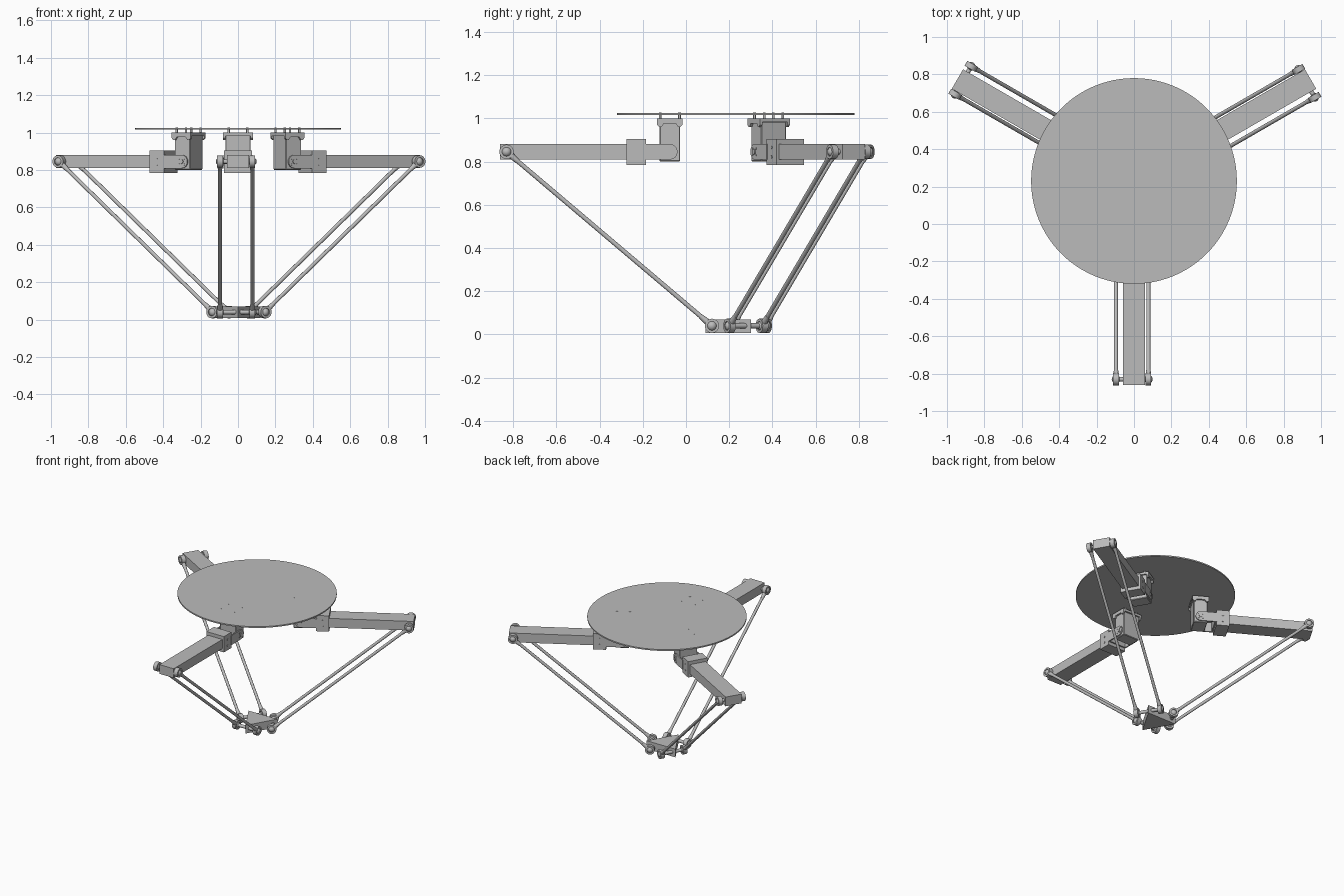
import bpy, bmesh
from math import pi, radians, sin, cos
from mathutils import Matrix, Vector

old = bpy.data.objects.get("Cube")
if old:
    bpy.data.objects.remove(old, do_unlink=True)

GREY = (0.5, 0.5, 0.5, 1)
mat = bpy.data.materials.new("plain_grey")
mat.use_nodes = True
mat.diffuse_color = GREY
mat.node_tree.nodes["Principled BSDF"].inputs["Base Color"].default_value = GREY

CENTRE = Matrix.Translation((0, 0.23, 0))
TANGENT = Vector((1, 0, 0))


def finish(name, bm, frame):
    """Turn a bmesh into a shaded, coloured object."""
    bmesh.ops.recalc_face_normals(bm, faces=bm.faces[:])
    mesh = bpy.data.meshes.new(name)
    bm.to_mesh(mesh)
    bm.free()
    mesh.materials.append(mat)
    ob = bpy.data.objects.new(name, mesh)
    bpy.context.collection.objects.link(ob)
    ob.matrix_world = frame
    bpy.ops.object.select_all(action="DESELECT")
    ob.select_set(True)
    bpy.context.view_layer.objects.active = ob
    bpy.ops.object.shade_smooth_by_angle(angle=radians(35))


def box(bm, x0, x1, r0, r1, z0, z1):
    """Box by tangential, radial (outward is -y) and height limits."""
    m = Matrix.Translation(((x0 + x1) / 2, -(r0 + r1) / 2, (z0 + z1) / 2))
    m = m @ Matrix.Diagonal((x1 - x0, r1 - r0, z1 - z0, 1))
    bmesh.ops.create_cube(bm, size=1, matrix=m)


def rod(bm, a, b, ra, rb=None, n=16):
    a, b = Vector(a), Vector(b)
    d = b - a
    m = Matrix.Translation((a + b) / 2) @ Vector((0, 0, 1)).rotation_difference(d).to_matrix().to_4x4()
    bmesh.ops.create_cone(bm, cap_ends=True, segments=n, radius1=ra,
                          radius2=ra if rb is None else rb, depth=d.length, matrix=m)


def plate(bm, outline, x0, x1):
    """Extrude a (radius, height) outline along the tangent."""
    face = bm.faces.new([bm.verts.new((x0, -r, z)) for r, z in outline])
    ext = bmesh.ops.extrude_face_region(bm, geom=[face])["geom"]
    bmesh.ops.translate(bm, vec=TANGENT * (x1 - x0),
                        verts=[v for v in ext if isinstance(v, bmesh.types.BMVert)])


def joint(bm, c):
    """Ring-shaped rod end with a ball inside, axis along the tangent."""
    w, n = 0.015, 24
    profile = [(0.021, -w), (0.033, -w), (0.033, w), (0.021, w)]
    rings = [[bm.verts.new(c + Vector((x, r * cos(2 * pi * i / n), r * sin(2 * pi * i / n))))
              for i in range(n)] for r, x in profile]
    for j in range(4):
        for i in range(n):
            k, p, q = (i + 1) % n, rings[j], rings[(j + 1) % 4]
            bm.faces.new((p[i], p[k], q[k], q[i]))
    bmesh.ops.create_uvsphere(bm, u_segments=16, v_segments=10, radius=0.023,
                              matrix=Matrix.Translation(c))


# Round top plate
bm = bmesh.new()
rod(bm, (0, 0, 1.015), (0, 0, 1.025), 0.55, n=96)
finish("top_plate", bm, CENTRE)

# Triangular tool platform, corners pointing along the arms
bm = bmesh.new()
rod(bm, (0, 0, 0.008), (0, 0, 0.07), 0.14, n=3)
low = min(bm.verts, key=lambda v: v.co.y).co
spin = -pi / 2 - Vector((low.x, low.y)).angle_signed(Vector((1, 0)))
bmesh.ops.rotate(bm, verts=bm.verts, matrix=Matrix.Rotation(spin, 3, "Z"))
finish("tool_platform", bm, CENTRE)

PIVOT_R, PIVOT_Z = 0.305, 0.845
TOP_R, TOP_Z = 1.06, 0.845
LOW_R, LOW_Z = 0.11, 0.04

for k, side in enumerate(("front", "left", "right")):
    frame = CENTRE @ Matrix.Rotation(k * 2 * pi / 3, 4, "Z")

    # Motor body
    bm = bmesh.new()
    box(bm, -0.067, 0.067, 0.257, 0.353, 0.8, 0.985)
    bmesh.ops.bevel(bm, geom=bm.edges[:], offset=0.004, segments=1, affect="EDGES")
    for s in (-1, 1):
        rod(bm, (s * 0.06, -PIVOT_R, PIVOT_Z), (s * 0.082, -PIVOT_R, PIVOT_Z), 0.012)
    finish(side + "_motor", bm, frame)

    # Motor hanger with chamfered cheeks
    bm = bmesh.new()
    a, b = 0.247, 0.363
    cheek = [(a, 1.0), (b, 1.0), (b, 0.97), (b - 0.01, 0.96), (b - 0.02, 0.96),
             (b - 0.03, 0.975), (a + 0.03, 0.975), (a + 0.02, 0.96), (a + 0.01, 0.96), (a, 0.97)]
    for s in (-1, 1):
        plate(bm, cheek, s * 0.067, s * 0.08)
    box(bm, -0.08, 0.08, a, b, 0.982, 1.0)
    finish(side + "_motor_hanger", bm, frame)

    # Bolts from hanger to plate
    bm = bmesh.new()
    for x in (-0.05, 0.05):
        for r in (-0.045, 0.045):
            rod(bm, (x, -PIVOT_R - r, 0.99), (x, -PIVOT_R - r, 1.0265), 0.006, n=12)
    finish(side + "_hanger_bolts", bm, frame)

    # Fork: rounded cheeks gripping the motor
    bm = bmesh.new()
    h = 0.036
    arc = [(PIVOT_R - h * cos(t), PIVOT_Z + h * sin(t))
           for t in [pi / 2 - pi * i / 8 for i in range(9)]]
    fork = [(0.42, PIVOT_Z + h)] + arc + [(0.42, PIVOT_Z - h)]
    for s in (-1, 1):
        plate(bm, fork, s * 0.068, s * 0.077)
        for i in range(4):
            t = pi / 4 + i * pi / 2
            y, z = -PIVOT_R + 0.022 * cos(t), PIVOT_Z + 0.022 * sin(t)
            rod(bm, (s * 0.07, y, z), (s * 0.08, y, z), 0.005, n=10)
    box(bm, -0.077, 0.077, 0.405, 0.42, PIVOT_Z - h, PIVOT_Z + h)
    finish(side + "_fork", bm, frame)

    # Clamp block with side screws
    bm = bmesh.new()
    box(bm, -0.074, 0.074, 0.415, 0.505, 0.785, 0.905)
    for s in (-1, 1):
        for z in (0.82, 0.865):
            rod(bm, (s * 0.07, -0.46, z), (s * 0.077, -0.46, z), 0.007, n=12)
    finish(side + "_clamp", bm, frame)

    # Upper arm
    bm = bmesh.new()
    box(bm, -0.06, 0.06, 0.42, 1.09, 0.81, 0.88)
    finish(side + "_upper_arm", bm, frame)

    # Pivot pins at both ends of the rods
    bm = bmesh.new()
    for r, z in ((TOP_R, TOP_Z), (LOW_R, LOW_Z)):
        rod(bm, (-0.113, -r, z), (0.093, -r, z), 0.012)
    finish(side + "_pins", bm, frame)

    # Pair of parallel rods with ring ends and tapered collars
    bm = bmesh.new()
    for x in (-0.096, 0.077):
        top, low = Vector((x, -TOP_R, TOP_Z)), Vector((x, -LOW_R, LOW_Z))
        d = (low - top).normalized()
        joint(bm, top)
        joint(bm, low)
        rod(bm, top + d * 0.03, low - d * 0.03, 0.0105, n=12)
        rod(bm, top + d * 0.028, top + d * 0.07, 0.015, 0.011)
        rod(bm, low - d * 0.028, low - d * 0.07, 0.015, 0.011)
    finish(side + "_rods", bm, frame)
